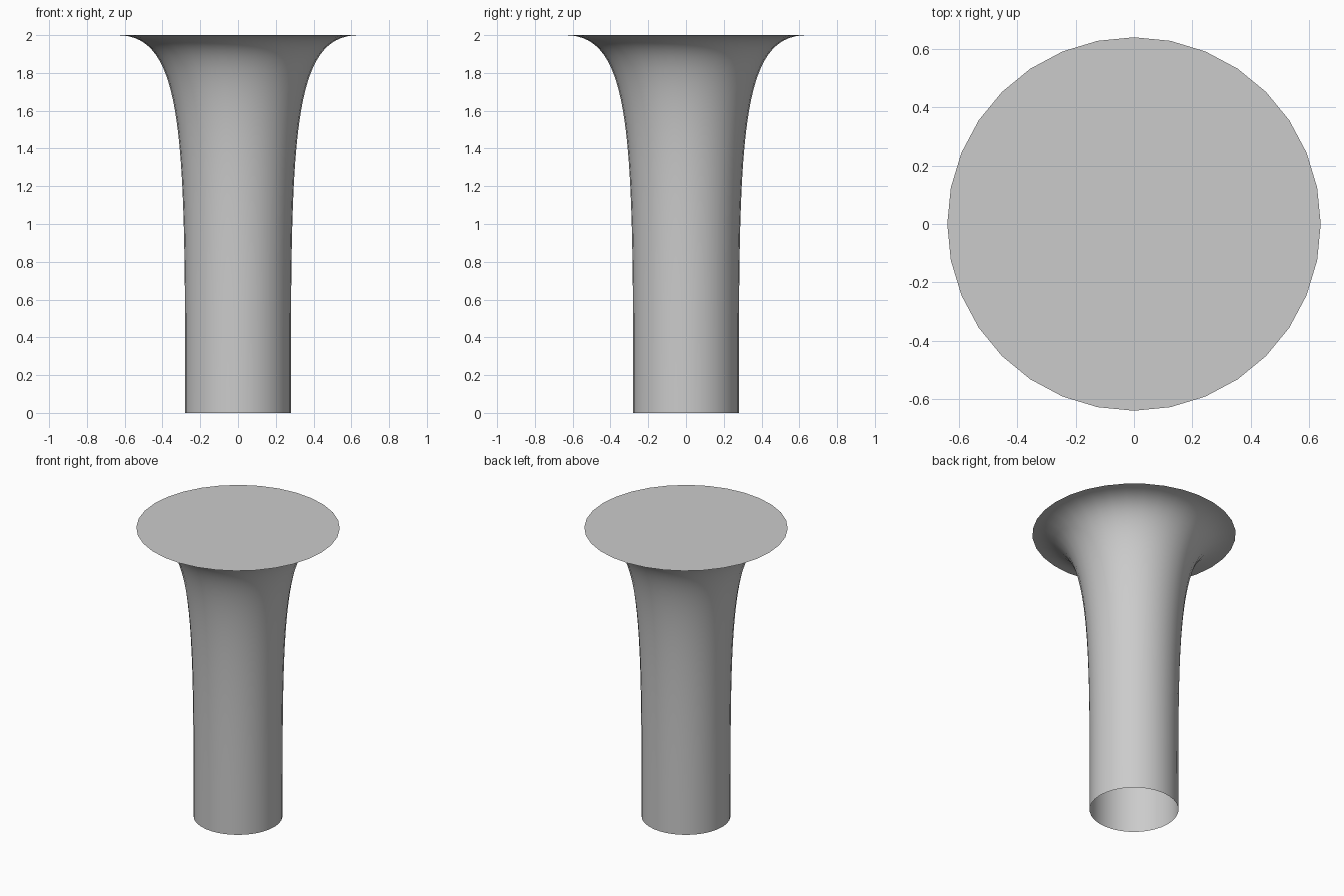
import bpy, bmesh
from math import cos, sin, pi, radians
from mathutils import Vector
from mathutils.geometry import interpolate_bezier

if "Cube" in bpy.data.objects:
    bpy.data.objects.remove(bpy.data.objects["Cube"])

SIDES = 32

# Profile (radius, 0, height): straight shaft flaring out to a thin rim
profile = interpolate_bezier(Vector((0.28, 0, 0)), Vector((0.28, 0, 1.45)),
                             Vector((0.28, 0, 2.0)), Vector((0.64, 0, 2.0)), 33)

# Revolve the profile: bottom left open, top closed by a flat disc
bm = bmesh.new()
rings = [[bm.verts.new((p.x * cos(2 * pi * i / SIDES), p.x * sin(2 * pi * i / SIDES), p.z))
          for i in range(SIDES)] for p in profile]
for low, high in zip(rings, rings[1:]):
    for i in range(SIDES):
        j = (i + 1) % SIDES
        bm.faces.new((low[i], low[j], high[j], high[i]))
bm.faces.new(rings[-1])

mesh = bpy.data.meshes.new("flared_column")
bm.to_mesh(mesh)
bm.free()
column = bpy.data.objects.new("flared_column", mesh)
bpy.context.collection.objects.link(column)

# Smooth sides, sharp edge at the rim
bpy.context.view_layer.objects.active = column
column.select_set(True)
bpy.ops.object.shade_smooth_by_angle(angle=radians(35))
